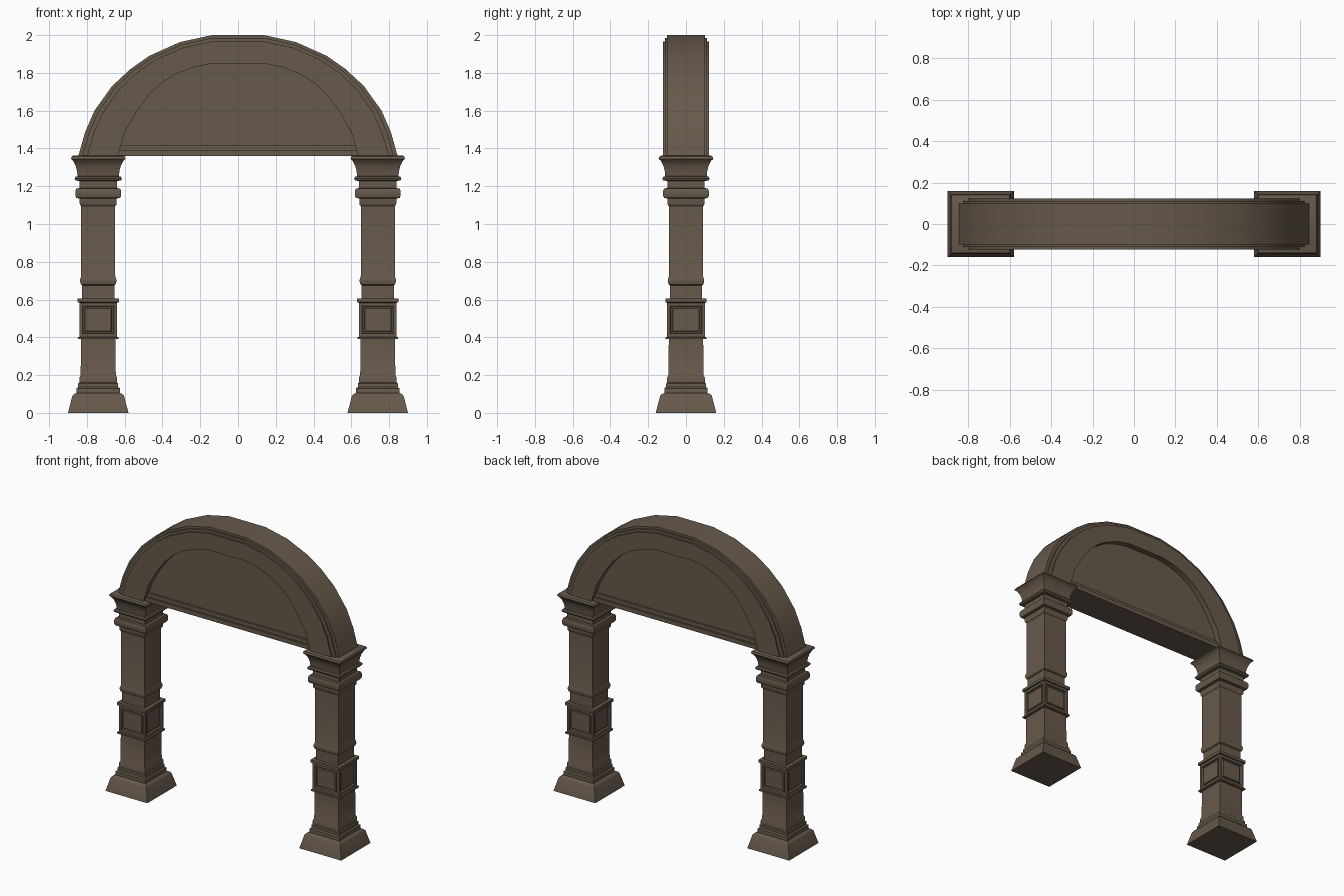
import bpy, bmesh

if "Cube" in bpy.data.objects:
    bpy.data.objects.remove(bpy.data.objects["Cube"])

stone = bpy.data.materials.new("dark_brown_stone")
stone.diffuse_color = (0.135, 0.10, 0.07, 1)
stone.use_nodes = True
stone.node_tree.nodes["Principled BSDF"].inputs["Base Color"].default_value = stone.diffuse_color


def finish(bm, name, smooth=True):
    bmesh.ops.recalc_face_normals(bm, faces=bm.faces[:])
    me = bpy.data.meshes.new(name)
    bm.to_mesh(me)
    bm.free()
    me.materials.append(stone)
    ob = bpy.data.objects.new(name, me)
    bpy.context.collection.objects.link(ob)
    if smooth:
        bpy.ops.object.select_all(action='DESELECT')
        ob.select_set(True)
        bpy.context.view_layer.objects.active = ob
        bpy.ops.object.shade_smooth_by_angle(angle=0.5)
    return ob


# Square pillar profile: (half width, height)
PROFILE = [
    (.16, 0), (.137, .09), (.128, .10), (.115, .105), (.115, .13), (.106, .137),
    (.106, .155), (.10, .16), (.10, .185), (.093, .20), (.091, .39),
    (.108, .39), (.108, .40), (.10, .403), (.10, .583), (.109, .586), (.109, .605),
    (.085, .605), (.085, .675), (.092, .68), (.096, .695), (.096, .705), (.092, .718),
    (.09, .725), (.09, 1.095), (.095, 1.10), (.098, 1.108), (.098, 1.135),
    (.116, 1.138), (.121, 1.15), (.121, 1.175), (.116, 1.188), (.099, 1.19),
    (.099, 1.228), (.12, 1.23), (.125, 1.24), (.12, 1.25), (.11, 1.253),
    (.112, 1.28), (.12, 1.31), (.133, 1.335), (.145, 1.345), (.14, 1.358), (.13, 1.363)]


def pillar(name, cx):
    bm = bmesh.new()
    rings = [[bm.verts.new((cx + sx * h, sy * h, z))
              for sx, sy in ((-1, -1), (1, -1), (1, 1), (-1, 1))] for h, z in PROFILE]
    panels = []
    for (h, z), a, b in zip(PROFILE, rings, rings[1:]):
        for i in range(4):
            j = (i + 1) % 4
            f = bm.faces.new((a[i], a[j], b[j], b[i]))
            if z == .403:
                panels.append(f)
    bm.faces.new(rings[0][::-1])
    bm.faces.new(rings[-1])
    bm.normal_update()
    # Grooved square panel on each side of the block
    for thick, depth in ((.023, 0), (.005, -.012), (.011, 0), (.005, .008)):
        bmesh.ops.inset_individual(bm, faces=panels, thickness=thick, depth=depth)
    finish(bm, name)


pillar("left_pillar", -.74)
pillar("right_pillar", .74)

# Outer and inner curves of the arch, right half, from springing to crown
OUTER = [(.845, 1.36), (.81, 1.485), (.76, 1.60), (.667, 1.73), (.57, 1.82),
         (.47, 1.89), (.307, 1.963), (.138, 2.0)]
INNER = [(.637, 1.36), (.60, 1.485), (.54, 1.59), (.475, 1.68), (.41, 1.742),
         (.33, 1.793), (.235, 1.83), (.138, 1.85)]


def curve(t):
    half = [(a[0] + (b[0] - a[0]) * t, a[1] + (b[1] - a[1]) * t)
            for a, b in zip(OUTER, INNER)]
    return half + [(-x, z) for x, z in reversed(half)]


# Stepped arch ring: section given as (inset toward inner curve, depth)
front = [(0, -.10), (.1, -.10), (.1, -.112), (.22, -.112), (.22, -.122), (1, -.122)]
section = front + [(t, -y) for t, y in reversed(front)]
bm = bmesh.new()
loops = [[bm.verts.new((x, y, z)) for x, z in curve(t)] for t, y in section]
for a, b in zip(loops, loops[1:] + loops[:1]):
    for i in range(len(a) - 1):
        bm.faces.new((a[i], a[i + 1], b[i + 1], b[i]))
for end in (0, -1):
    bm.faces.new([lp[end] for lp in loops])
finish(bm, "arch_ring")

# Recessed infill panel under the arch
bm = bmesh.new()
f = bm.faces.new([bm.verts.new((x, -.082, z)) for x, z in curve(.98)])
ext = bmesh.ops.extrude_face_region(bm, geom=[f])
bmesh.ops.translate(bm, vec=(0, .164, 0),
                    verts=[v for v in ext["geom"] if isinstance(v, bmesh.types.BMVert)])
finish(bm, "arch_infill", False)


# Stepped rail along the bottom of the infill
def rail(name, hx, hy, z0, z1):
    bm = bmesh.new()
    bmesh.ops.create_cube(bm, size=1)
    for v in bm.verts:
        v.co = (v.co.x * 2 * hx, v.co.y * 2 * hy, z1 if v.co.z > 0 else z0)
    finish(bm, name, False)


rail("lower_rail", .645, .108, 1.36, 1.39)
rail("upper_rail", .64, .096, 1.38, 1.415)
